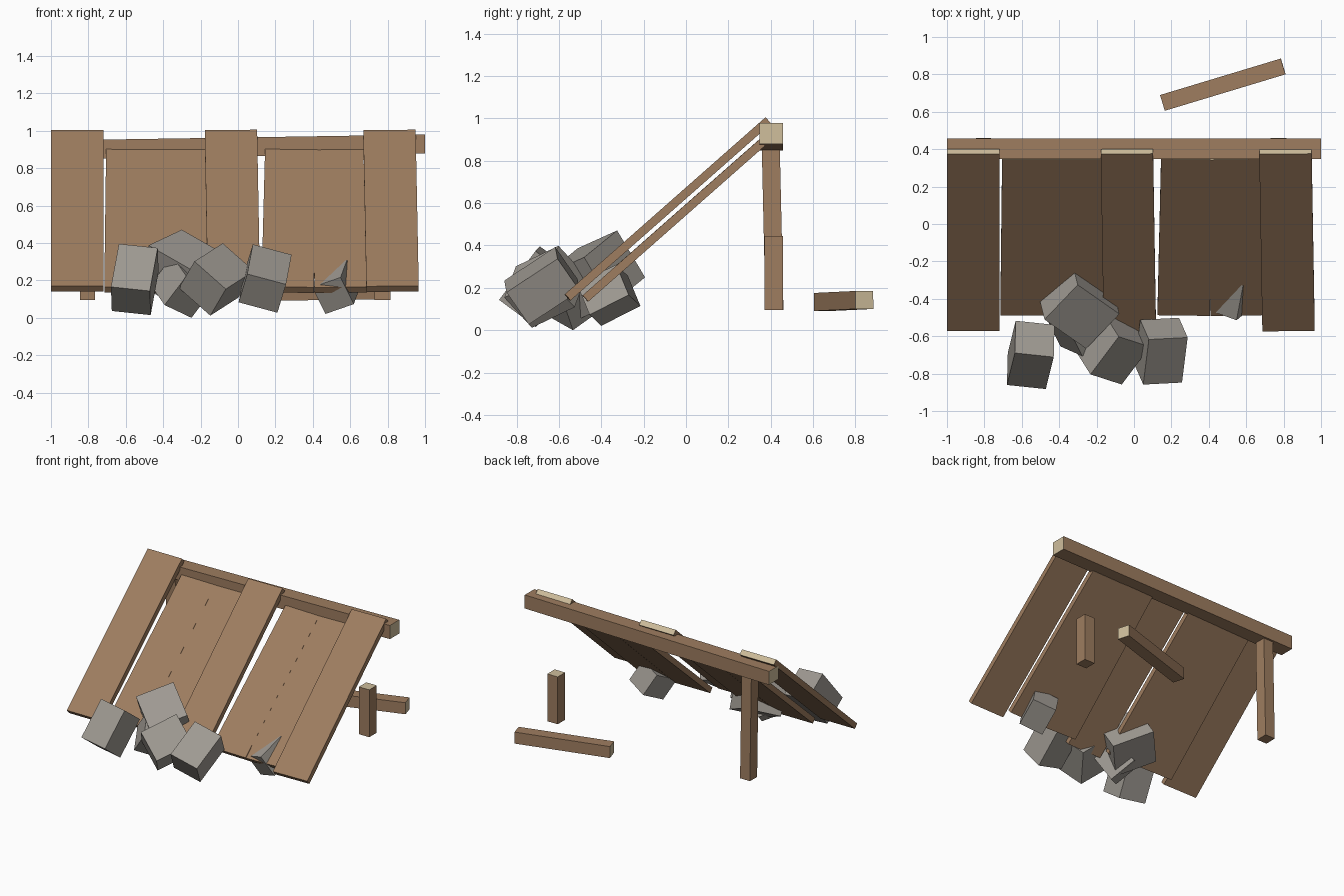
import bpy, bmesh
from math import radians
from mathutils import Matrix, Euler

if "Cube" in bpy.data.objects:
    bpy.data.objects.remove(bpy.data.objects["Cube"])


def material(name, rgb):
    m = bpy.data.materials.new(name)
    m.diffuse_color = (*rgb, 1)
    m.use_nodes = True
    m.node_tree.nodes["Principled BSDF"].inputs["Base Color"].default_value = m.diffuse_color
    return m


WOOD = material("brown wood", (0.342, 0.205, 0.116))
CUT = material("pale cut wood", (0.62, 0.51, 0.33))
STONE = material("grey stone", (0.342, 0.318, 0.285))


def box(name, size, matrix, mat, cut_test=None):
    """Box placed by a matrix; faces whose local normal passes cut_test are pale."""
    bm = bmesh.new()
    bmesh.ops.create_cube(bm, size=1)
    bmesh.ops.scale(bm, vec=size, verts=bm.verts)
    bm.normal_update()
    if cut_test:
        for f in bm.faces:
            f.material_index = 1 if cut_test(f.normal) else 0
    bm.transform(matrix)
    me = bpy.data.meshes.new(name)
    bm.to_mesh(me)
    bm.free()
    me.materials.append(mat)
    if cut_test:
        me.materials.append(CUT)
    ob = bpy.data.objects.new(name, me)
    bpy.context.collection.objects.link(ob)
    return ob


def place(loc, rot=(0, 0, 0)):
    return Matrix.Translation(loc) @ Euler([radians(a) for a in rot]).to_matrix().to_4x4()


def plank(name, x, y, z, length, splay):
    m = place((x, y, z), (41.4, 0, 0)) @ Matrix.Rotation(radians(splay), 4, 'Z')
    box(name, (0.28, length, 0.04), m, WOOD, lambda n: n.y > 0.9)


# Sloping roof: three top planks over two splayed pairs
for x, splay in ((-0.86, 0), (-0.03, 0.7), (0.818, 0.75)):
    plank("upper_plank", x, -0.086, 0.572, 1.263, splay)
for i, (x, splay) in enumerate(((-0.57, -0.5), (-0.308, 0.5), (0.275, -1), (0.54, 1))):
    plank("lower_plank", x, -0.059, 0.5175 - 0.001 * (i % 2), 1.113, splay)

# Ridge beam and its supports, one of them broken
box("ridge_beam", (2.0, 0.11, 0.1), place((0, 0.403, 0.914), (0, -0.9, 0)),
    WOOD, lambda n: abs(n.x) > 0.9)
box("tall_post", (0.08, 0.085, 0.79), place((-0.805, 0.409, 0.49), (1.3, 0, 0)), WOOD)
box("broken_post", (0.085, 0.087, 0.35), place((0.772, 0.415, 0.27)),
    WOOD, lambda n: n.z > 0.9)
box("fallen_post", (0.674, 0.088, 0.085), place((0.475, 0.745, 0.138), (0, -0.8, 16.8)),
    WOOD, lambda n: abs(n.x) > 0.9)

# Rocks piled on the lower edge
rocks = (
    ((0.21, 0.215, 0.29), (-0.552, -0.70, 0.205), (-37, 6, -6)),
    ((0.30, 0.27, 0.26), (-0.295, -0.43, 0.255), (20, 25, -35)),
    ((0.23, 0.27, 0.21), (-0.115, -0.665, 0.205), (28, 40, -18)),
    ((0.215, 0.29, 0.19), (0.145, -0.68, 0.21), (34.5, 15, 3)),
    ((0.20, 0.20, 0.20), (-0.30, -0.545, 0.165), (35, 20, 40)),
    ((0.17, 0.21, 0.17), (0.525, -0.365, 0.165), (28, -18, -20)),
)
for size, loc, rot in rocks:
    box("rock", size, place(loc, rot), STONE)
